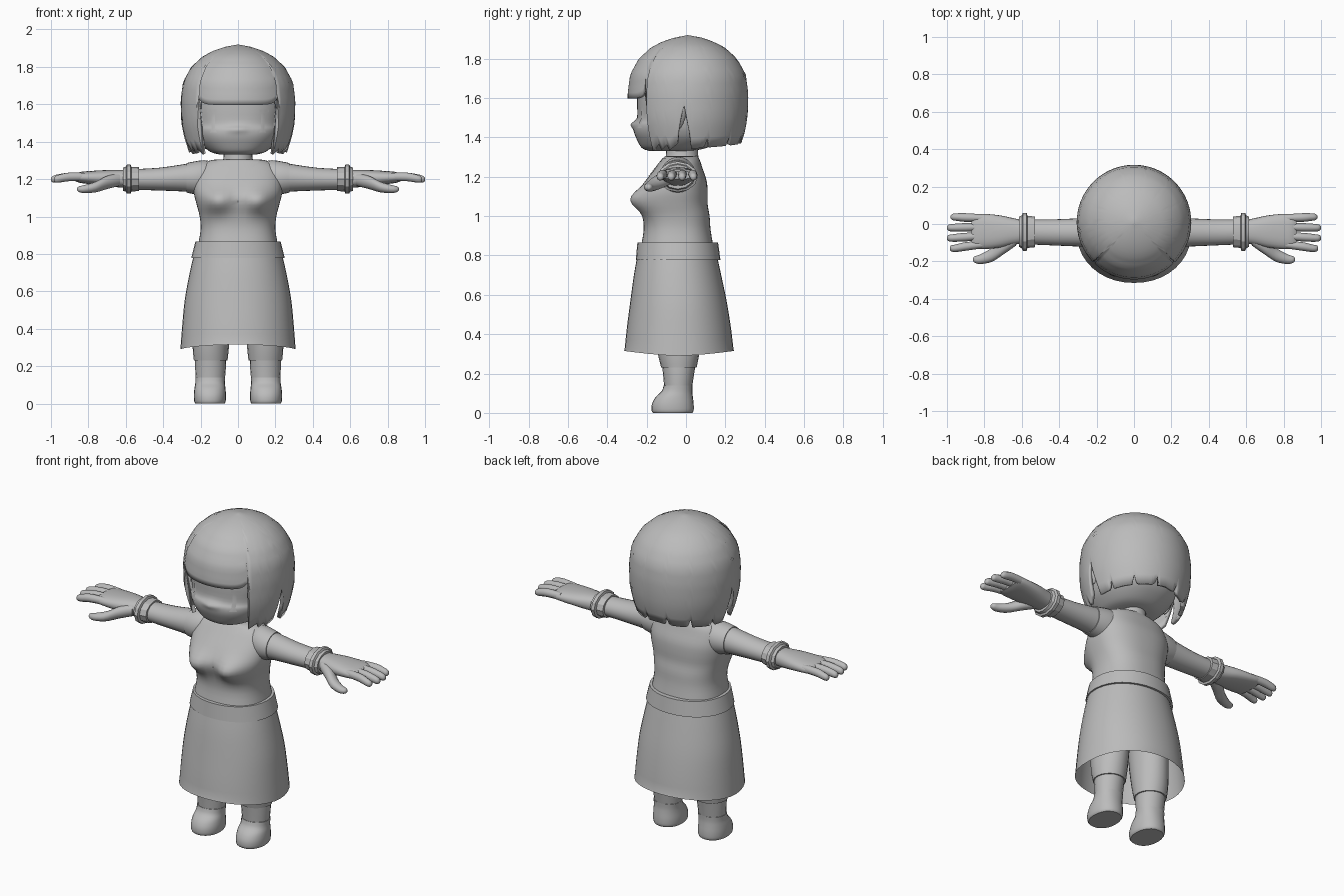
import bpy, bmesh, math
from mathutils import Vector
from mathutils.bvhtree import BVHTree

if "Cube" in bpy.data.objects:
    bpy.data.objects.remove(bpy.data.objects["Cube"])

grey = bpy.data.materials.new("plain_grey")
grey.diffuse_color = (0.5, 0.5, 0.5, 1)
grey.use_nodes = True
grey.node_tree.nodes["Principled BSDF"].inputs["Base Color"].default_value = grey.diffuse_color


def finish(name, bm, mirror=False, angle=40):
    bmesh.ops.remove_doubles(bm, verts=bm.verts, dist=0.0002)
    bmesh.ops.recalc_face_normals(bm, faces=bm.faces)
    me = bpy.data.meshes.new(name)
    bm.to_mesh(me)
    bm.free()
    me.materials.append(grey)
    ob = bpy.data.objects.new(name, me)
    bpy.context.collection.objects.link(ob)
    bpy.ops.object.select_all(action='DESELECT')
    ob.select_set(True)
    bpy.context.view_layer.objects.active = ob
    bpy.ops.object.shade_smooth_by_angle(angle=math.radians(angle))
    if mirror:
        ob.modifiers.new("mirror", 'MIRROR')
    return ob


def spline(rings, sub):
    """Catmull-Rom interpolation between the given cross-sections."""
    out = []
    for i in range(len(rings) - 1):
        p0, p1 = rings[max(i - 1, 0)], rings[i]
        p2, p3 = rings[i + 1], rings[min(i + 2, len(rings) - 1)]
        for k in range(sub):
            t = k / sub
            out.append([0.5 * (2 * b + (c - a) * t + (2 * a - 5 * b + 4 * c - d) * t * t
                               + (3 * b - a - 3 * c + d) * t ** 3)
                        for a, b, c, d in zip(p0, p1, p2, p3)])
    return out + [list(rings[-1])]


def loft(name, rings, axis='z', n=24, sub=3, power=2.0, caps=True, mod=None, mirror=False, angle=40):
    """Rings are (position along axis, centre a, centre b, radius a, radius b)."""
    bm = bmesh.new()
    loops = []
    for t, ca, cb, ra, rb in (spline(rings, sub) if sub > 1 else rings):
        loop = []
        for i in range(n):
            w = 2 * math.pi * i / n
            c, s = math.cos(w), math.sin(w)
            a = ca + ra * math.copysign(abs(c) ** (2 / power), c)
            b = cb + rb * math.copysign(abs(s) ** (2 / power), s)
            co = Vector((a, b, t) if axis == 'z' else (t, a, b))
            loop.append(bm.verts.new(mod(co) if mod else co))
        loops.append(loop)
    for l0, l1 in zip(loops, loops[1:]):
        for i in range(n):
            j = (i + 1) % n
            bm.faces.new((l0[i], l0[j], l1[j], l1[i]))
    if caps:
        bm.faces.new(loops[0])
        bm.faces.new(loops[-1])
    return finish(name, bm, mirror, angle)


def plate(name, target, rows, cols=6):
    """Thin mirrored patch laid on the front of target; rows are (z, x0, x1)."""
    me = target.data
    tree = BVHTree.FromPolygons([v.co for v in me.vertices], [p.vertices[:] for p in me.polygons])
    bm = bmesh.new()
    grid = []
    for z, x0, x1 in rows:
        line = []
        for i in range(cols + 1):
            x = x0 + (x1 - x0) * i / cols
            hit = tree.ray_cast(Vector((x, -2, z)), Vector((0, 1, 0)))[0]
            y = hit.y if hit else -0.1
            line.append(bm.verts.new((x, y - 0.003, z)))
        grid.append(line)
    for a, b in zip(grid, grid[1:]):
        for i in range(cols):
            bm.faces.new((a[i], a[i + 1], b[i + 1], b[i]))
    return finish(name, bm, True)


# Torso with the bust shaped into its front
def bust(co):
    if co.y < -0.08:
        co.y -= 0.062 * math.exp(-((abs(co.x) - 0.11) / 0.075) ** 2 - ((co.z - 1.08) / 0.06) ** 2)
    return co


torso = loft("torso", [(.84, 0, -.045, .215, .185), (.93, 0, -.045, .2, .17), (1.0, 0, -.05, .205, .17),
                       (1.06, 0, -.06, .22, .17), (1.12, 0, -.062, .235, .172), (1.18, 0, -.05, .238, .155),
                       (1.24, 0, -.037, .225, .122), (1.28, 0, -.028, .195, .1), (1.302, 0, -.024, .14, .085),
                       (1.306, 0, -.02, .08, .075)], n=48, power=2.4, mod=bust)
plate("neckline", torso, [(1.175 + .02 * i, 0, .004 + .018 * i) for i in range(7)])

# Belt and open skirt
loft("belt", [(.778, 0, -.04, .25, .215), (.866, 0, -.042, .228, .205)], n=32, sub=1, power=2.1)


def hem(co):
    if co.z < .32:
        co.z += .025 * abs((co.y + .035) / .28) ** 1.5
    return co


loft("skirt", [(.8, 0, -.045, .235, .202), (.7, 0, -.043, .258, .222), (.56, 0, -.038, .284, .246),
               (.42, 0, -.036, .298, .266), (.29, 0, -.035, .308, .28)], n=40, power=2.1, caps=False, mod=hem)

# Legs, stockings and shoes
loft("leg", [(.8, .12, -.04, .1, .13), (.5, .135, -.04, .1, .125), (.32, .145, -.038, .098, .108),
             (.23, .146, -.036, .09, .09)], mirror=True, n=20)
loft("stocking", [(.26, .146, -.036, .083, .088), (.19, .147, -.038, .082, .078), (.12, .148, -.04, .077, .07)],
     mirror=True, n=20)
loft("shoe", [(0, .15, -.068, .078, .1), (.012, .15, -.068, .084, .107), (.045, .15, -.067, .086, .106),
              (.08, .15, -.06, .083, .095), (.11, .149, -.046, .079, .078), (.14, .148, -.04, .08, .073)],
     mirror=True, n=24, power=2.2)

# Arms, sleeve caps and cuffs
loft("arm", [(.14, -.04, 1.2, .07, .08), (.22, -.045, 1.207, .078, .082), (.28, -.045, 1.207, .076, .074),
             (.42, -.045, 1.2, .07, .061), (.56, -.043, 1.198, .066, .055)], axis='x', mirror=True)
loft("sleeve", [(.13, -.035, 1.205, .075, .085), (.18, -.038, 1.207, .088, .094), (.23, -.043, 1.207, .088, .088),
                (.275, -.045, 1.207, .081, .079)], axis='x', mirror=True)
loft("cuff", [(.53, -.042, 1.2, .082, .064), (.57, -.042, 1.2, .086, .066), (.574, -.042, 1.2, .102, .078),
              (.594, -.042, 1.2, .102, .078), (.6, -.042, 1.2, .088, .067), (.615, -.042, 1.2, .08, .062)],
     axis='x', n=12, sub=1, mirror=True, angle=25)

# Hands
loft("palm", [(.58, -.042, 1.2, .06, .048), (.65, -.04, 1.203, .072, .046), (.71, -.04, 1.206, .085, .042),
              (.78, -.04, 1.208, .093, .036), (.84, -.04, 1.209, .094, .03), (.868, -.04, 1.208, .088, .02)],
     axis='x', power=2.4, mirror=True)
for i, (y0, y1, tip) in enumerate([(.032, .037, .98), (-.016, -.02, 1.0), (-.065, -.075, 1.0), (-.11, -.13, .985)]):
    m = (y0 + y1) / 2
    loft("finger_%d" % (i + 1), [(.81, y0, 1.212, .02, .022), (.9, m, 1.212, .023, .024),
                                 (tip - .03, y1, 1.203, .02, .022), (tip - .008, y1, 1.199, .016, .017),
                                 (tip, y1, 1.198, .007, .007)], axis='x', n=10, mirror=True)
loft("thumb", [(.63, -.08, 1.198, .035, .034), (.7, -.122, 1.182, .042, .036), (.76, -.165, 1.158, .037, .029),
               (.82, -.188, 1.147, .026, .022), (.85, -.19, 1.146, .018, .016), (.86, -.19, 1.146, .008, .007)],
     axis='x', n=14, mirror=True)

# Neck, head with a small nose, ears and eye marks
loft("neck", [(1.27, 0, -.02, .1, .092), (1.31, 0, -.02, .078, .082), (1.4, 0, -.02, .075, .08)])


def nose(co):
    if co.y < -.15:
        co.y -= .018 * math.exp(-(co.x / .04) ** 2 - ((co.z - 1.467) / .02) ** 2)
    return co


head = loft("head", [(1.332, 0, -.08, .1, .11), (1.347, 0, -.06, .15, .165), (1.39, 0, -.04, .198, .21),
                     (1.43, 0, -.03, .222, .235), (1.465, 0, -.024, .233, .24), (1.5, 0, -.01, .238, .238),
                     (1.6, 0, -.003, .25, .245), (1.72, 0, 0, .235, .235), (1.82, 0, 0, .15, .15)],
            n=48, sub=4, power=2.3, mod=nose)
plate("eye_mark", head, [(1.448, .112, .15), (1.468, .122, .142), (1.5, .122, .142), (1.55, .122, .142),
                         (1.56, .115, .165), (1.572, .115, .165)], cols=3)
loft("ear", [(1.44, .255, -.04, .004, .008), (1.47, .262, -.037, .016, .024), (1.53, .27, -.03, .022, .036),
             (1.57, .272, -.025, .018, .026), (1.585, .27, -.022, .005, .008)], n=14, mirror=True)

# Hair shell: columns around the head, each ending at a height set by its angle
profile = [(1.33, .258), (1.42, .287), (1.5, .303), (1.62, .307), (1.72, .294), (1.8, .25), (1.855, .19),
           (1.885, .135), (1.907, .07), (1.92, 0)]


def hair_radius(z):
    for (z0, r0), (z1, r1) in zip(profile, profile[1:]):
        if z <= z1:
            return r0 + (r1 - r0) * (z - z0) / (z1 - z0)
    return 0


def hair_bottom(a):
    if a < 46:                                   # fringe
        return 1.597 + .055 * (a / 46) ** 8
    if a < 79:                                   # side lock
        return 1.33 + .0035 * ((a - 46) % 11)
    if a < 93:                                   # gap at the ear
        return 1.57 - .027 * abs(a - 86)
    cut = min(abs(a - c) for c in (111, 139, 166))
    return 1.342 + .03 * (a - 93) / 87 + max(0, .055 - .02 * cut)


bm = bmesh.new()
n, steps = 144, 18
cols = []
for i in range(n):
    ang = 360 * (i + .5) / n
    w = math.radians(ang)
    zb = hair_bottom(min(ang, 360 - ang))
    col = []
    for k in range(steps + 1):
        z = 1.92 - (1.92 - zb) * (k / steps) ** 1.7
        r = hair_radius(z)
        col.append(bm.verts.new((r * math.sin(w), .01 - r * math.cos(w), z)))
    cols.append(col)
for i in range(n):
    a, b = cols[i], cols[(i + 1) % n]
    for k in range(steps):
        bm.faces.new((a[k], a[k + 1], b[k + 1], b[k]))
hair = finish("hair", bm)
shell = hair.modifiers.new("thickness", 'SOLIDIFY')
shell.thickness = .02
shell.offset = -1
